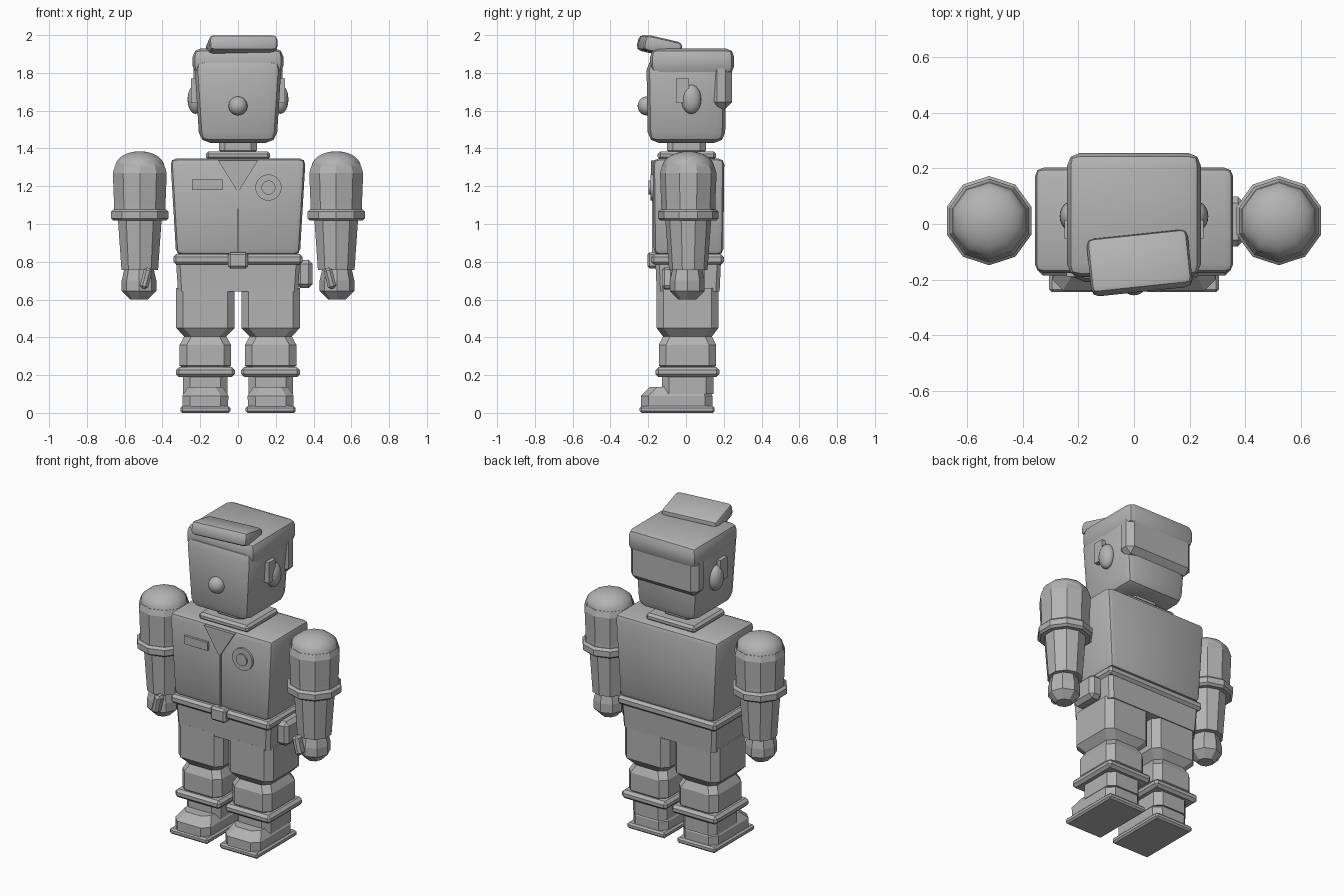
import bpy, bmesh, math
from mathutils import Matrix, Vector

if "Cube" in bpy.data.objects:
    bpy.data.objects.remove(bpy.data.objects["Cube"])

grey = bpy.data.materials.new("plain grey")
grey.diffuse_color = (0.45, 0.45, 0.45, 1)
grey.use_nodes = True
grey.node_tree.nodes["Principled BSDF"].inputs["Base Color"].default_value = grey.diffuse_color


def finish(name, bm, smooth=True):
    bmesh.ops.recalc_face_normals(bm, faces=bm.faces[:])
    me = bpy.data.meshes.new(name)
    bm.to_mesh(me)
    bm.free()
    me.materials.append(grey)
    ob = bpy.data.objects.new(name, me)
    bpy.context.collection.objects.link(ob)
    if smooth:
        bpy.ops.object.select_all(action='DESELECT')
        ob.select_set(True)
        bpy.context.view_layer.objects.active = ob
        bpy.ops.object.shade_smooth_by_angle(angle=math.radians(32))
    return ob


def box(name, center, size, bevel=0.0, seg=1, taper=(1, 1), rot=(0, 0, 0)):
    """Bevelled box; taper scales the bottom face in x and y."""
    bm = bmesh.new()
    bmesh.ops.create_cube(bm, size=1)
    for v in bm.verts:
        if v.co.z < 0:
            v.co.x *= taper[0]
            v.co.y *= taper[1]
        v.co = Vector((v.co.x * size[0], v.co.y * size[1], v.co.z * size[2]))
    if bevel:
        bmesh.ops.bevel(bm, geom=bm.edges[:], offset=bevel, segments=seg,
                        profile=0.5, affect='EDGES')
    for v in bm.verts:
        for a, ax in zip(rot, 'XYZ'):
            v.co = Matrix.Rotation(math.radians(a), 3, ax) @ v.co
        v.co += Vector(center)
    return finish(name, bm, seg > 1)


def span(name, x, y, z, **kw):
    """Box given by its extents."""
    c = [(a + b) / 2 for a, b in (x, y, z)]
    s = [abs(b - a) for a, b in (x, y, z)]
    return box(name, c, s, **kw)


def skin(name, rings, smooth=False):
    bm = bmesh.new()
    vs = [[bm.verts.new(p) for p in r] for r in rings]
    n = len(vs[0])
    for a, b in zip(vs, vs[1:]):
        for i in range(n):
            bm.faces.new((a[i], a[(i + 1) % n], b[(i + 1) % n], b[i]))
    bm.faces.new(vs[0])
    bm.faces.new(vs[-1])
    return finish(name, bm, smooth)


def block(name, cx, rows, c):
    """Stack of corner-cut rectangles: rows of (z, half x, y0, y1)."""
    rings = []
    for z, h, y0, y1 in rows:
        rings.append([(cx + x, y, z) for x, y in (
            (-h + c, y0), (h - c, y0), (h, y0 + c), (h, y1 - c),
            (h - c, y1), (-h + c, y1), (-h, y1 - c), (-h, y0 + c))])
    return skin(name, rings)


def lathe(name, cx, cy, rows, n=10, smooth=False):
    """Upright n-sided turned shape: rows of (z, radius)."""
    return skin(name, [[(cx + r * math.sin(2 * math.pi * i / n),
                         cy + r * math.cos(2 * math.pi * i / n), z)
                        for i in range(n)] for z, r in rows], smooth)


def ball(name, center, radii):
    bm = bmesh.new()
    bmesh.ops.create_uvsphere(bm, u_segments=20, v_segments=12, radius=1)
    for v in bm.verts:
        v.co = Vector([c + r * k for c, r, k in zip(center, radii, v.co)])
    return finish(name, bm)


def plate(name, pts, y0, y1):
    """Flat outline in x, z pushed out along y."""
    return skin(name, [[(x, y, z) for x, z in pts] for y in (y0, y1)])


def disc(name, x, z, r, y0, y1):
    plate(name, [(x + r * math.cos(i * math.pi / 16), z + r * math.sin(i * math.pi / 16))
                 for i in range(32)], y0, y1)


# head, hair and nose
span("head", (-0.232, 0.232), (-0.21, 0.215), (1.43, 1.87), bevel=0.055, seg=2, taper=(0.88, 0.96))
span("hair_cap", (-0.24, 0.24), (-0.19, 0.255), (1.79, 1.93), bevel=0.045, seg=2)
span("back_hair", (-0.235, 0.235), (0.13, 0.243), (1.61, 1.86), bevel=0.035)
box("hair_quiff", (0.02, -0.14, 1.94), (0.365, 0.205, 0.085), bevel=0.026, seg=2, rot=(-13, 0, 6))
ball("nose", (0, -0.208, 1.625), (0.05, 0.048, 0.05))

# ears
for s, side in ((-1, "left"), (1, "right")):
    ball(side + "_ear", (s * 0.225, 0.028, 1.66), (0.042, 0.053, 0.077))
    span(side + "_ear_plate", (s * 0.2, s * 0.25), (-0.052, 0.015), (1.64, 1.77))

# neck, collar and torso
span("neck", (-0.1, 0.1), (-0.1, 0.105), (1.36, 1.46), bevel=0.03)
span("collar", (-0.17, 0.17), (-0.15, 0.16), (1.34, 1.385), bevel=0.014)
span("torso", (-0.358, 0.358), (-0.176, 0.203), (0.835, 1.347), bevel=0.032, seg=2, taper=(0.915, 0.97))

# shirt details
plate("shirt_opening", [(-0.105, 1.335), (0.105, 1.335), (0.008, 1.18), (-0.008, 1.18)], -0.165, -0.186)
span("front_seam", (-0.006, 0.006), (-0.181, -0.16), (0.84, 1.19))
span("chest_tag", (-0.243, -0.08), (-0.189, -0.165), (1.183, 1.235))
disc("badge_ring", 0.161, 1.193, 0.069, -0.165, -0.189)
disc("badge_centre", 0.161, 1.193, 0.037, -0.18, -0.198)

# belt, buckle, hips and side pouch
span("belt", (-0.342, 0.342), (-0.185, 0.2), (0.785, 0.84), bevel=0.015)
span("buckle", (-0.053, 0.053), (-0.205, -0.15), (0.765, 0.85), bevel=0.012)
block("hips", 0, [(0.643, 0.318, -0.155, 0.178), (0.8, 0.328, -0.162, 0.185)], 0.02)
span("side_pouch", (0.31, 0.395), (-0.08, 0.098), (0.66, 0.81), bevel=0.022)

for s, side in ((-1, "left"), (1, "right")):
    # leg
    x = s * 0.173
    block(side + "_leg", x, [
        (0.10, 0.118, -0.128, 0.145), (0.235, 0.118, -0.128, 0.145), (0.25, 0.136, -0.144, 0.16),
        (0.36, 0.136, -0.144, 0.16), (0.405, 0.112, -0.122, 0.138),
        (0.45, 0.155, -0.156, 0.172), (0.66, 0.155, -0.156, 0.172)], 0.038)
    span(side + "_boot_cuff", (x - 0.156, x + 0.156), (-0.162, 0.177), (0.19, 0.242), bevel=0.016)
    block(side + "_foot", x, [
        (0.03, 0.12, -0.238, 0.14), (0.09, 0.122, -0.238, 0.14), (0.138, 0.092, -0.19, 0.115)], 0.04)
    span(side + "_sole", (x - 0.132, x + 0.132), (-0.245, 0.152), (0.0, 0.036), bevel=0.01)

    # arm
    x, y = s * 0.52, 0.012
    dome = [(1.30 + 0.085 * math.sin(a), 0.136 * math.cos(a) + 0.002)
            for a in (math.radians(d) for d in range(0, 91, 15))]
    lathe(side + "_shoulder", x, y, dome, smooth=True)
    lathe(side + "_upper_arm", x, y, [(1.05, 0.143), (1.1, 0.143), (1.27, 0.15), (1.305, 0.139)])
    lathe(side + "_arm_band", x, y, [(1.018, 0.146), (1.03, 0.16), (1.065, 0.16), (1.078, 0.146)])
    lathe(side + "_forearm", x, y, [(0.757, 0.102), (1.03, 0.122)])
    # hand and thumb
    lathe(side + "_hand", x + s * 0.004, y - 0.005, [
        (0.60, 0.047), (0.645, 0.092), (0.70, 0.092), (0.775, 0.075)], n=8)
    box(side + "_thumb", (s * 0.487, -0.098, 0.712), (0.045, 0.06, 0.115), bevel=0.014, rot=(0, -s * 14, 0))
